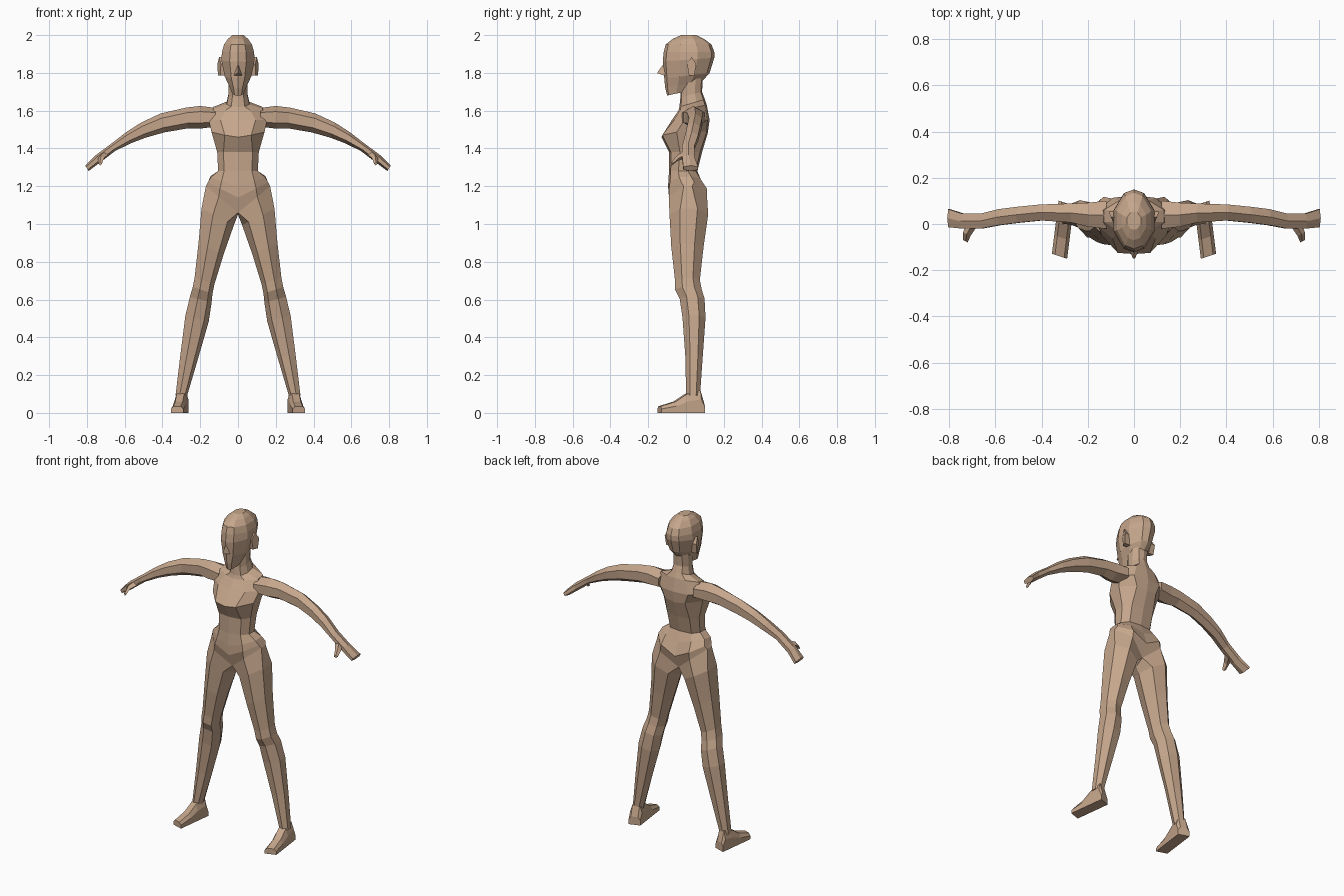
import bpy
import bmesh
from math import cos, sin, tau
from mathutils import Vector

default_cube = bpy.data.objects.get("Cube")
if default_cube:
    bpy.data.objects.remove(default_cube)

# Single skin colour
tan_color = (.56, .38, .26, 1)
skin = bpy.data.materials.new("tan_skin")
skin.use_nodes = True
skin.diffuse_color = tan_color
skin.node_tree.nodes["Principled BSDF"].inputs["Base Color"].default_value = tan_color


def loft(name, rings, mirror=False, cap_start=True, cap_end=True):
    """Skin a list of rings that all have the same number of points."""
    bm = bmesh.new()
    rows = [[bm.verts.new(point) for point in ring] for ring in rings]
    for lower, upper in zip(rows, rows[1:]):
        for i in range(len(lower)):
            bm.faces.new((lower[i - 1], lower[i], upper[i], upper[i - 1]))
    if cap_start:
        bm.faces.new(rows[0])
    if cap_end:
        bm.faces.new(rows[-1])
    bmesh.ops.recalc_face_normals(bm, faces=bm.faces)
    mesh = bpy.data.meshes.new(name)
    bm.to_mesh(mesh)
    bm.free()
    mesh.materials.append(skin)
    part = bpy.data.objects.new(name, mesh)
    bpy.context.collection.objects.link(part)
    if mirror:
        modifier = part.modifiers.new("mirror", "MIRROR")
        modifier.use_mirror_merge = False


def oval(sides, centre, u, v):
    """Regular polygon stretched along the two axes u and v, ending on u."""
    angles = [tau * (i + 1) / sides for i in range(sides)]
    return [Vector(centre) + Vector(u) * cos(a) + Vector(v) * sin(a) for a in angles]


def half_slice(z, half, front, back, tilt=0, lift=0, corner=.6, inset=.06):
    """Left half of a body slice, from front centre round to back centre.

    tilt raises the back, lift raises the side."""
    front_half = [(0, 0), (corner, inset), (1, .33)]
    back_half = [(x, 1 - depth) for x, depth in reversed(front_half)]
    return [Vector((half * x, front + (back - front) * depth, z + tilt * depth + lift * x))
            for x, depth in front_half + back_half]


def body_slice(**shape):
    """Whole body slice, with the left half repeated on the right."""
    left = half_slice(**shape)
    right = [Vector((-p.x, p.y, p.z)) for p in left[1:-1]]
    return left + right[::-1]


# Torso, from neck to hip line
hip = dict(z=1.06, half=.17, front=-.055, back=.075, lift=.14, inset=-.28)
loft("torso", [
    body_slice(z=1.74, half=.05, front=-.03, back=.09, tilt=.04),
    body_slice(z=1.67, half=.05, front=-.03, back=.085, tilt=.03),
    body_slice(z=1.62, half=.06, front=-.035, back=.1, tilt=.04),
    body_slice(z=1.6, half=.13, front=-.04, back=.11, tilt=.03, corner=.5),
    body_slice(z=1.55, half=.155, front=-.075, back=.125),
    body_slice(z=1.46, half=.14, front=-.13, back=.115, tilt=.02, lift=.02, corner=.5, inset=.02),
    body_slice(z=1.38, half=.11, front=-.09, back=.085, corner=.7),
    body_slice(z=1.28, half=.105, front=-.09, back=.06, corner=.7),
    body_slice(z=1.2, half=.145, front=-.095, back=.085, tilt=.02, lift=.04),
    body_slice(z=1.14, half=.16, front=-.09, back=.11, lift=.08, inset=0),
    body_slice(**hip),
], cap_end=False)


# Legs, splayed in a straight line and joined to the hip line at the crotch
def leg_slice(z, half, front, back):
    centre = (.32 - z / 5, (front + back) / 2, z)
    inward = (-half, 0, -half * z / 2)
    return oval(sides=7, centre=centre, u=inward, v=(0, (front - back) / 2, 0))


crotch = Vector((0, .01, 1.05))
loft("leg", [
    half_slice(**hip) + [crotch],
    leg_slice(z=1.04, half=.09, front=-.09, back=.12),
    leg_slice(z=.87, half=.07, front=-.08, back=.095),
    leg_slice(z=.7, half=.055, front=-.06, back=.075),
    leg_slice(z=.65, half=.055, front=-.06, back=.085),
    leg_slice(z=.6, half=.06, front=-.035, back=.1),
    leg_slice(z=.5, half=.065, front=-.02, back=.105),
    leg_slice(z=.3, half=.05, front=-.005, back=.09),
    leg_slice(z=.09, half=.032, front=0, back=.075),
], mirror=True, cap_start=False)


# Feet, turned slightly outward, from heel to toe
def foot_slice(y, top):
    middle = .305 - y / 8
    outline = [(-1, 0), (1, 0), (1, .6), (.6, 1), (-.6, 1), (-1, .6)]
    reach = .033
    return [Vector((middle + reach * x, y + reach * x / 3, top * z)) for x, z in outline]


loft("foot", [
    foot_slice(y=.09, top=.05),
    foot_slice(y=.07, top=.12),
    foot_slice(y=0, top=.1),
    foot_slice(y=-.06, top=.06),
    foot_slice(y=-.14, top=.035),
], mirror=True)


# Arms and flat hands, drooping along a parabola
def arm_slice(x, thick, front, back):
    drop = max(x - .2, 0)
    centre = (x, (front + back) / 2, 1.565 - .75 * drop ** 2)
    upward = (thick * drop, 0, thick)
    return oval(sides=6, centre=centre, u=upward, v=(0, (front - back) / 2, 0))


loft("arm", [
    arm_slice(x=.12, thick=.05, front=-.03, back=.11),
    arm_slice(x=.2, thick=.06, front=-.02, back=.1),
    arm_slice(x=.27, thick=.055, front=0, back=.095),
    arm_slice(x=.4, thick=.05, front=.01, back=.09),
    arm_slice(x=.5, thick=.04, front=0, back=.08),
    arm_slice(x=.58, thick=.03, front=-.01, back=.07),
    arm_slice(x=.66, thick=.02, front=-.025, back=.05),
    arm_slice(x=.74, thick=.02, front=-.025, back=.05),
    arm_slice(x=.8, thick=.015, front=-.02, back=.07),
], mirror=True)


# Thumbs
def thumb_slice(centre, radius):
    return oval(sides=4, centre=centre, u=(radius, radius / 2, 0), v=(0, 0, radius))


loft("thumb", [
    thumb_slice(centre=(.7, 0, 1.37), radius=.02),
    thumb_slice(centre=(.725, -.045, 1.35), radius=.016),
    thumb_slice(centre=(.73, -.075, 1.32), radius=.01),
], mirror=True)

# Head, from jaw to crown
loft("head", [
    body_slice(z=1.68, half=.03, front=-.1, back=.04, tilt=.03),
    body_slice(z=1.72, half=.048, front=-.11, back=.09, tilt=.04, corner=.5),
    body_slice(z=1.77, half=.07, front=-.115, back=.125, tilt=.03, corner=.5),
    body_slice(z=1.86, half=.088, front=-.123, back=.15, tilt=.02, corner=.5),
    body_slice(z=1.91, half=.085, front=-.118, back=.15, corner=.5),
    body_slice(z=1.95, half=.074, front=-.108, back=.135, corner=.5),
    body_slice(z=1.98, half=.053, front=-.07, back=.095, corner=.5),
    body_slice(z=2, half=.03, front=-.025, back=.055, corner=.5),
])

# Nose, a three-sided wedge
loft("nose", [
    oval(sides=3, centre=(0, -.11, 1.81), u=(0, 0, .05), v=(.025, 0, 0)),
    oval(sides=3, centre=(0, -.15, 1.8), u=(0, 0, .005), v=(.005, 0, 0)),
])

# Ears, flared toward the back
loft("ear", [
    oval(sides=5, centre=(.065, .03, 1.83), u=(0, 0, .055), v=(0, .025, 0)),
    oval(sides=5, centre=(.1, .03, 1.83), u=(0, 0, .055), v=(.01, .025, 0)),
], mirror=True)
